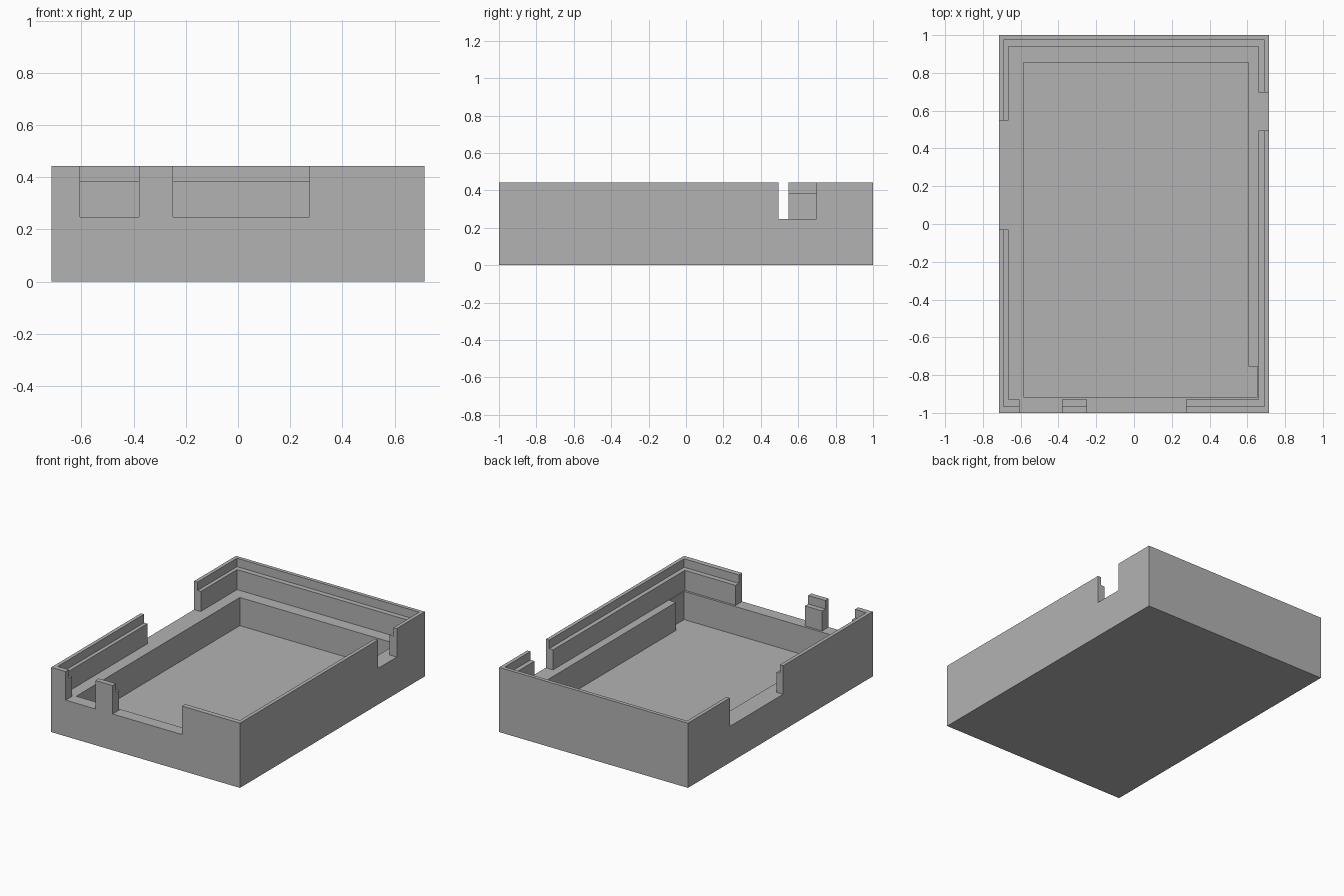
import bpy
import bmesh

cube = bpy.data.objects.get("Cube")
if cube:
    bpy.data.objects.remove(cube, do_unlink=True)

HALF_X, HALF_Y, TOP = 0.715, 1.0, 0.443
FLOOR, LEDGE, STEP = 0.055, 0.248, 0.385
OVER = 0.6  # cutters reach above the rim

grey = bpy.data.materials.new("plain grey")
grey.use_nodes = True
colour = (0.45, 0.45, 0.45, 1)
grey.diffuse_color = colour
grey.node_tree.nodes["Principled BSDF"].inputs["Base Color"].default_value = colour


def prism(name, outline, z0, z1):
    """Extrude a flat outline from z0 up to z1."""
    bm = bmesh.new()
    face = bm.faces.new([bm.verts.new((x, y, z0)) for x, y in outline])
    top = bmesh.ops.extrude_face_region(bm, geom=[face])["geom"]
    for v in top:
        if isinstance(v, bmesh.types.BMVert):
            v.co.z = z1
    bmesh.ops.recalc_face_normals(bm, faces=bm.faces)
    mesh = bpy.data.meshes.new(name)
    bm.to_mesh(mesh)
    bm.free()
    mesh.materials.append(grey)
    obj = bpy.data.objects.new(name, mesh)
    bpy.context.collection.objects.link(obj)
    return obj


def rect(x0, x1, y0, y1):
    return [(x0, y0), (x1, y0), (x1, y1), (x0, y1)]


# Solid outer block of the case
case = prism("case_bottom", rect(-HALF_X, HALF_X, -HALF_Y, HALF_Y), 0, TOP)

# Deep pocket with a wider corner at the front
pocket = [(-0.585, -0.915), (0.655, -0.915), (0.655, -0.755),
          (0.605, -0.755), (0.605, 0.855), (-0.585, 0.855)]

cutters = [
    prism("rim_recess", rect(-0.69, 0.69, -0.965, 0.975), STEP, OVER),
    prism("ledge_recess", rect(-0.665, 0.66, -0.93, 0.94), LEDGE, OVER),
    prism("pocket_recess", pocket, FLOOR, OVER),
    # Port openings through the walls
    prism("front_small_slot", rect(-0.605, -0.38, -1.1, -0.92), LEDGE, OVER),
    prism("front_wide_slot", rect(-0.25, 0.275, -1.1, -0.92), LEDGE, OVER),
    prism("long_side_slot", rect(-0.8, -0.65, -0.03, 0.547), LEDGE, OVER),
    prism("short_side_slot", rect(0.65, 0.8, 0.495, 0.697), LEDGE, OVER),
]

# Cut every recess out of the block
for cutter in cutters:
    cutter.hide_render = True
    mod = case.modifiers.new(cutter.name, "BOOLEAN")
    mod.operation = "DIFFERENCE"
    mod.solver = "EXACT"
    mod.object = cutter

# Bake the cuts, then drop the cutters
bpy.context.view_layer.update()
baked = bpy.data.meshes.new_from_object(
    case.evaluated_get(bpy.context.evaluated_depsgraph_get()))
case.modifiers.clear()
case.data = baked
for cutter in cutters:
    bpy.data.objects.remove(cutter, do_unlink=True)

# Merge flat regions into clean faces
bm = bmesh.new()
bm.from_mesh(baked)
bmesh.ops.remove_doubles(bm, verts=bm.verts, dist=0.0001)
bmesh.ops.dissolve_limit(bm, angle_limit=0.01, verts=bm.verts, edges=bm.edges)
bm.to_mesh(baked)
bm.free()
